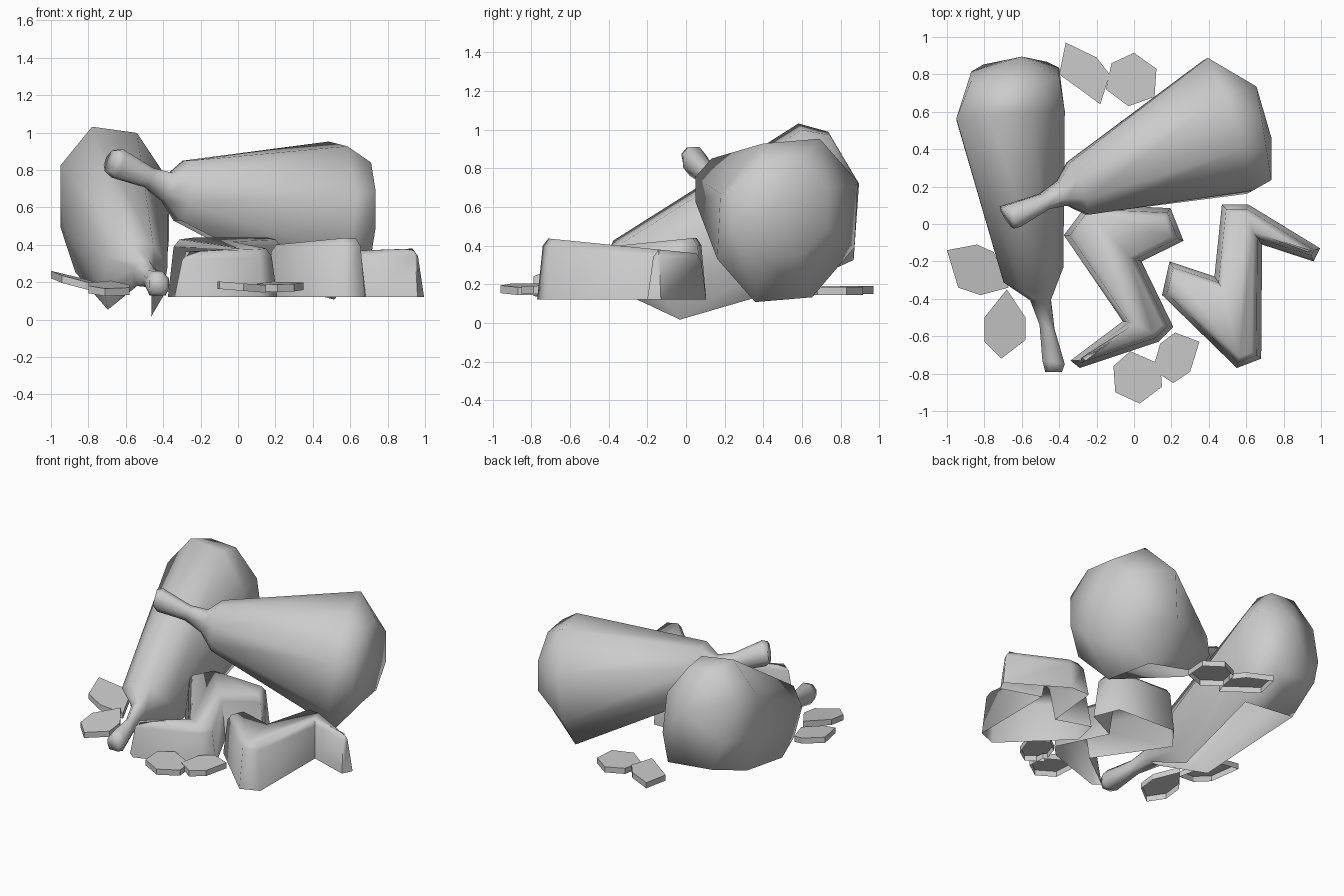
import bpy, bmesh, math
from mathutils import Vector

cube = bpy.data.objects.get("Cube")
if cube:
    bpy.data.objects.remove(cube)

GREY = (0.6, 0.6, 0.6, 1)
mat = bpy.data.materials.new("stone grey")
mat.use_nodes = True
mat.diffuse_color = GREY
mat.node_tree.nodes["Principled BSDF"].inputs["Base Color"].default_value = GREY


def finish(name, bm, smooth=None):
    me = bpy.data.meshes.new(name)
    bm.to_mesh(me)
    bm.free()
    me.materials.append(mat)
    ob = bpy.data.objects.new(name, me)
    bpy.context.collection.objects.link(ob)
    if smooth:
        bpy.ops.object.select_all(action='DESELECT')
        ob.select_set(True)
        bpy.context.view_layer.objects.active = ob
        bpy.ops.object.shade_smooth_by_angle(angle=math.radians(smooth))
    return ob


def bridge(bm, a, b, skip=None):
    n = len(a)
    for i in range(n):
        if i != skip:
            bm.faces.new((a[i], a[(i + 1) % n], b[(i + 1) % n], b[i]))


def club(name, rings, tip, foot, open_spans, sides=8):
    """Loft of rings given as (centre, up half-axis, side half-axis).
    foot widens the underside; open_spans lists spans without a bottom face."""
    bm = bmesh.new()
    loops = []
    bottom = sides // 2 - 1
    k = 1 / math.cos(math.pi / sides)
    for c, u, v in rings:
        c, u, v = Vector(c), Vector(u) * k, Vector(v) * k
        loop = []
        for i in range(sides):
            t = (i + 0.5) * math.tau / sides
            wide = foot if i in (bottom, bottom + 1) else 1
            loop.append(bm.verts.new(c + u * math.cos(t) + v * math.sin(t) * wide))
        loops.append(loop)
    for n, (a, b) in enumerate(zip(loops, loops[1:])):
        bridge(bm, a, b, bottom if n in open_spans else None)
    bm.faces.new(loops[0])
    end = bm.verts.new(tip)
    last = loops[-1]
    for i in range(sides):
        bm.faces.new((last[i], last[(i + 1) % sides], end))
    bmesh.ops.recalc_face_normals(bm, faces=bm.faces)
    return finish(name, bm, 80)


def inset(pts, d):
    """Move a counter-clockwise outline inwards by d, with limited corners."""
    out = []
    for i, p in enumerate(pts):
        p = Vector(p)
        e1 = (p - Vector(pts[i - 1])).normalized()
        e2 = (Vector(pts[(i + 1) % len(pts)]) - p).normalized()
        n1, n2 = Vector((-e1.y, e1.x)), Vector((-e2.y, e2.x))
        m = (n1 + n2).normalized()
        out.append(p + m * d / max(m.dot(n1), 0.6))
    return out


def bolt(name, outline, top):
    """Zigzag shell: sloped walls, softened rim, open underneath."""
    bm = bmesh.new()
    base = [bm.verts.new((x, y, 0.12)) for x, y in outline]
    rim = [bm.verts.new((p.x, p.y, top(p.y) - 0.04)) for p in inset(outline, 0.025)]
    cap = [bm.verts.new((p.x, p.y, top(p.y))) for p in inset(outline, 0.05)]
    bridge(bm, base, rim)
    bridge(bm, rim, cap)
    bm.faces.new(cap)
    return finish(name, bm, 80)


def slab(name, outline, z, sx=0.0, sy=0.0, thick=0.04):
    """Thin six-sided plate, tilted by slopes sx and sy, open underneath."""
    bm = bmesh.new()
    cx = sum(p[0] for p in outline) / len(outline)
    cy = sum(p[1] for p in outline) / len(outline)
    low, high = [], []
    for x, y in outline:
        h = z + sx * (x - cx) + sy * (y - cy)
        low.append(bm.verts.new((x, y, h - thick / 2)))
        high.append(bm.verts.new((x, y, h + thick / 2)))
    bridge(bm, low, high)
    bm.faces.new(high)
    return finish(name, bm)


# Two clubs, each from handle end to rounded head
club("leaning_club", [
    ((-0.43, -0.79, 0.19), (0, 0, 0.05), (-0.045, 0, 0)),
    ((-0.43, -0.74, 0.195), (0, 0, 0.065), (-0.06, 0.01, 0)),
    ((-0.465, -0.55, 0.22), (0, 0, 0.045), (-0.04, 0.01, 0)),
    ((-0.50, -0.40, 0.25), (0, -0.02, 0.07), (-0.055, 0, 0)),
    ((-0.55, -0.21, 0.225), (0.03, -0.15, 0.19), (-0.16, -0.04, 0.025)),
    ((-0.66, 0.58, 0.62), (0, 0.01, 0.395), (-0.29, -0.02, 0.04)),
    ((-0.635, 0.80, 0.66), (0, -0.06, 0.32), (-0.235, -0.01, 0.02)),
], (-0.60, 0.895, 0.72), 1.75, (3, 4))

club("resting_club", [
    ((-0.68, 0.035, 0.85), (0.02, -0.01, 0.055), (-0.03, 0.055, 0)),
    ((-0.645, 0.045, 0.835), (0.02, 0, 0.075), (-0.03, 0.06, 0)),
    ((-0.48, 0.12, 0.76), (0.02, 0, 0.05), (-0.02, 0.04, 0)),
    ((-0.38, 0.165, 0.71), (0.02, 0, 0.075), (-0.025, 0.065, 0)),
    ((-0.30, 0.19, 0.69), (0.025, 0, 0.16), (-0.05, 0.14, 0)),
    ((0.50, 0.525, 0.53), (0.035, 0.02, 0.41), (-0.12, 0.355, 0.03)),
    ((0.695, 0.485, 0.59), (0, 0, 0.25), (-0.04, 0.25, 0)),
], (0.735, 0.46, 0.60), 1.0, (4,))

# Two zigzag bolts lying flat
bolt("left_bolt", [
    (0.15, -0.38), (0.55, -0.77), (0.68, -0.72), (0.685, -0.11), (0.96, -0.2),
    (0.995, -0.13), (0.61, 0.105), (0.47, 0.105), (0.43, -0.28), (0.19, -0.2),
], lambda y: 0.365 - 0.1 * y)
bolt("right_bolt", [
    (-0.375, -0.06), (-0.06, -0.52), (-0.34, -0.73), (-0.29, -0.77), (0.13, -0.63),
    (0.21, -0.55), (0.04, -0.2), (0.265, -0.09), (0.195, 0.085), (-0.25, 0.105),
], lambda y: 0.435 + 0.1 * y)

# Six loose stone plates around the pile
plates = [
    ("right_plate_back", [(-1, -.14), (-.94, -.34), (-.82, -.38), (-.67, -.34), (-.75, -.15), (-.84, -.11)], 0.195, -0.25, 0.05),
    ("right_plate_front", [(-.8, -.5), (-.8, -.63), (-.71, -.72), (-.58, -.62), (-.58, -.5), (-.68, -.35)], 0.165, -0.05, 0.12),
    ("front_plate_right", [(-.11, -.76), (-.1, -.9), (.03, -.96), (.15, -.87), (.14, -.75), (-.02, -.68)], 0.175, -0.08, 0),
    ("front_plate_left", [(.1, -.78), (.21, -.85), (.3, -.79), (.35, -.63), (.22, -.58), (.14, -.64)], 0.175, 0, 0.05),
    ("back_plate_right", [(-.4, .8), (-.33, .75), (-.18, .64), (-.13, .8), (-.2, .89), (-.365, .97)], 0.17, 0, 0),
    ("back_plate_left", [(-.15, .72), (-.03, .63), (.11, .68), (.12, .83), (0, .915), (-.12, .86)], 0.165, 0, 0),
]
for name, outline, z, sx, sy in plates:
    slab(name, outline, z, sx, sy)
